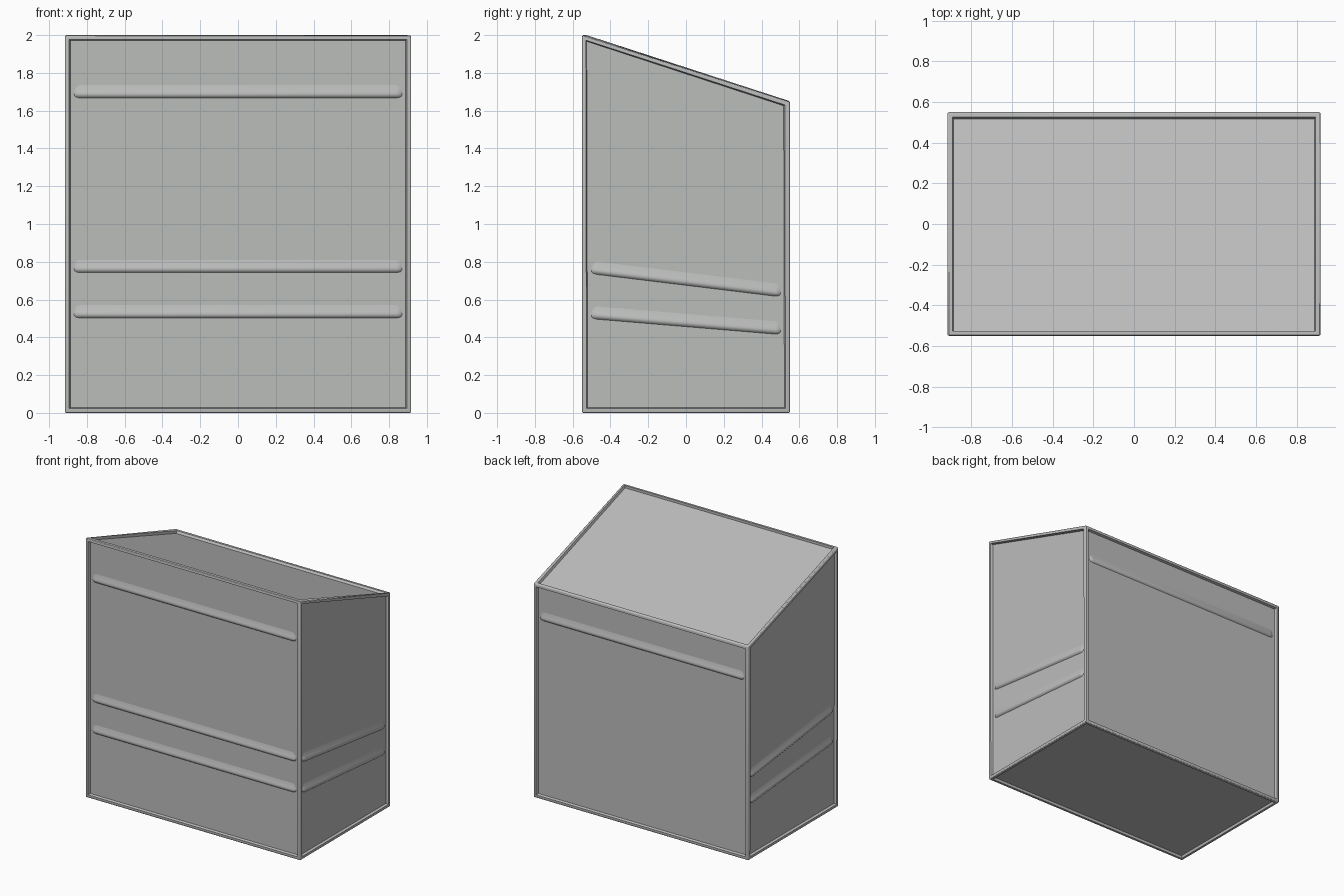
import bpy, bmesh
from mathutils import Vector

if "Cube" in bpy.data.objects:
    bpy.data.objects.remove(bpy.data.objects["Cube"])

W, D = 0.917, 0.55           # half width, half depth
H_FRONT, H_BACK = 2.0, 1.65  # sloped roof heights
RIM, STEP, RECESS = 0.033, 0.008, 0.018

grey = bpy.data.materials.new("warm_grey")
grey.diffuse_color = (0.50, 0.51, 0.50, 1)
grey.use_nodes = True
grey.node_tree.nodes["Principled BSDF"].inputs["Base Color"].default_value = grey.diffuse_color


def finish(bm, name, angle):
    bmesh.ops.recalc_face_normals(bm, faces=bm.faces[:])
    me = bpy.data.meshes.new(name)
    bm.to_mesh(me)
    bm.free()
    me.materials.append(grey)
    ob = bpy.data.objects.new(name, me)
    bpy.context.collection.objects.link(ob)
    bpy.ops.object.select_all(action='DESELECT')
    ob.select_set(True)
    bpy.context.view_layer.objects.active = ob
    bpy.ops.object.shade_smooth_by_angle(angle=angle)
    return ob


# Wedge body: every side gets a raised rim around a recessed panel
bm = bmesh.new()
bmesh.ops.create_cube(bm, size=2)
for v in bm.verts:
    top = H_FRONT if v.co.y < 0 else H_BACK
    v.co = Vector((v.co.x * W, v.co.y * D, top if v.co.z > 0 else 0))
outer = bm.edges[:]
panels = bm.faces[:]
bmesh.ops.inset_individual(bm, faces=panels, thickness=RIM)
bmesh.ops.inset_individual(bm, faces=panels, thickness=STEP, depth=-RECESS)
bmesh.ops.bevel(bm, geom=outer, offset=0.008, segments=3, profile=0.5,
                affect='EDGES')
finish(bm, "bin_body", 0.5)

# Pressed rib: soft upper slope, crisp lower lip (height, outward)
PROFILE = [(0.055, -0.002), (0.03, 0.003), (0.012, 0.009), (0.0, 0.013),
           (-0.010, 0.012), (-0.018, 0.006), (-0.024, -0.002)]


def rib(name, start, end, out):
    start, end, out = Vector(start), Vector(end), Vector(out)
    axis = (end - start).normalized()
    up = axis.cross(out)
    if up.z < 0:
        up = -up
    length = (end - start).length
    bm = bmesh.new()
    rows = []
    for dist, k in ((0, 0), (0.012, 0.7), (0.03, 1),
                    (length - 0.03, 1), (length - 0.012, 0.7), (length, 0)):
        p = start + axis * dist
        rows.append([bm.verts.new(p + up * h * (0.5 + 0.5 * k)
                                  + out * (-0.002 + (o + 0.002) * k))
                     for h, o in PROFILE])
    for a, b in zip(rows, rows[1:]):
        for i in range(len(PROFILE) - 1):
            bm.faces.new((a[i], a[i + 1], b[i + 1], b[i]))
        bm.faces.new((a[-1], a[0], b[0], b[-1]))
    finish(bm, name, 1.0)


def slope(z, y):
    # rib heights shrink with the falling roof
    return z * (H_FRONT + (H_BACK - H_FRONT) * (y + D) / (2 * D)) / H_FRONT


fx, sy = W - 0.047, D - 0.047
yf = D - RECESS
# Front ribs
for i, z in enumerate((0.525, 0.765, 1.69)):
    rib(f"front_rib_{i + 1}", (-fx, -yf, z), (fx, -yf, z), (0, -1, 0))
# Back rib
zb = slope(1.69, D)
rib("back_rib", (-fx, yf, zb), (fx, yf, zb), (0, 1, 0))
# Side ribs, sloping down to the back
for side, s in (("left", -1), ("right", 1)):
    x = s * (W - RECESS)
    for i, z in enumerate((0.525, 0.765)):
        rib(f"{side}_rib_{i + 1}", (x, -sy, slope(z, -sy)),
            (x, sy, slope(z, sy)), (s, 0, 0))
